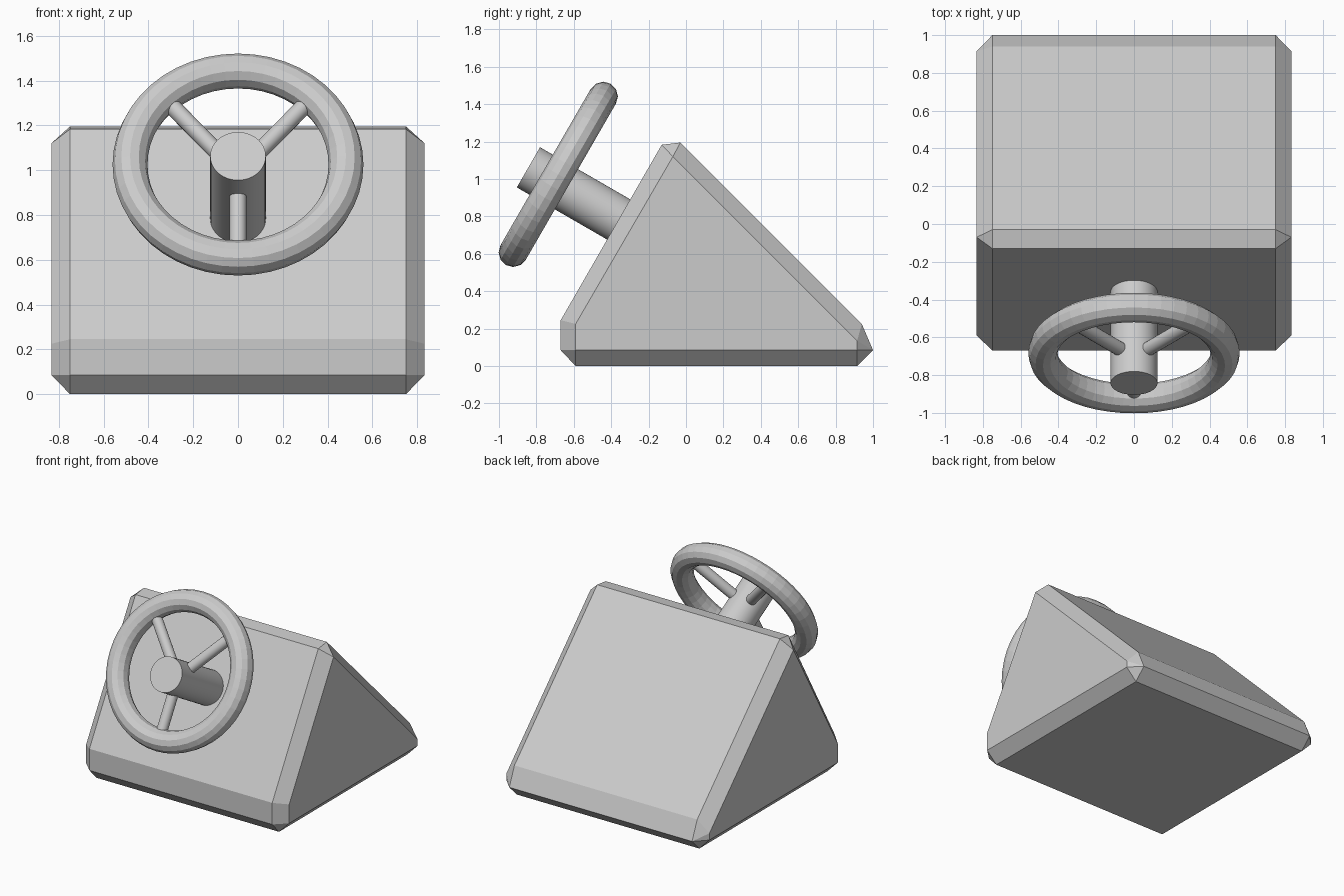
import bpy, bmesh, math
from mathutils import Vector, Matrix

if "Cube" in bpy.data.objects:
    bpy.data.objects.remove(bpy.data.objects["Cube"])

grey = bpy.data.materials.new("light grey")
grey.diffuse_color = (0.6, 0.6, 0.6, 1)
grey.use_nodes = True
grey.node_tree.nodes["Principled BSDF"].inputs["Base Color"].default_value = grey.diffuse_color


def finish(bm, name, smooth=False):
    bmesh.ops.recalc_face_normals(bm, faces=bm.faces[:])
    me = bpy.data.meshes.new(name)
    bm.to_mesh(me)
    bm.free()
    ob = bpy.data.objects.new(name, me)
    bpy.context.collection.objects.link(ob)
    me.materials.append(grey)
    if smooth:
        bpy.ops.object.select_all(action='DESELECT')
        ob.select_set(True)
        bpy.context.view_layer.objects.active = ob
        bpy.ops.object.shade_smooth_by_angle(angle=math.radians(35))
    return ob


def rod(name, a, b, radius, sides):
    d = b - a
    m = Matrix.Translation((a + b) / 2) @ d.to_track_quat('Z', 'Y').to_matrix().to_4x4()
    bm = bmesh.new()
    bmesh.ops.create_cone(bm, cap_ends=True, segments=sides, radius1=radius,
                          radius2=radius, depth=d.length, matrix=m)
    return finish(bm, name, True)


# Wedge body: hull of the middle profile and the smaller side profiles (y, z)
middle = [(-0.59, 0), (0.915, 0), (1.0, 0.085), (0.94, 0.225),
          (-0.03, 1.195), (-0.13, 1.183), (-0.67, 0.245), (-0.67, 0.085)]
side = [(-0.59, 0.085), (-0.59, 0.225), (-0.07, 1.12), (0.915, 0.135), (0.915, 0.085)]
bm = bmesh.new()
for s in (-1, 1):
    for x, profile in ((0.75, middle), (0.833, side)):
        for y, z in profile:
            bm.verts.new((s * x, y, z))
bmesh.ops.convex_hull(bm, input=bm.verts[:])
bmesh.ops.dissolve_limit(bm, angle_limit=math.radians(2),
                         verts=bm.verts[:], edges=bm.edges[:])
finish(bm, "wedge_body")

# Steering column, square to the sloping front
axis = Vector((0, math.cos(math.radians(30)), -0.5))
up = Vector((0, 0.5, math.cos(math.radians(30))))
front = Vector((0, -0.8425, 1.0625))
rod("steering_column", front, front + axis * 0.61, 0.124, 48)

# Wheel rim: a ring in the plane across the column
centre = Vector((0, -0.683, 1.025))
R, r, major, minor = 0.482, 0.078, 48, 12
bm = bmesh.new()
rings = []
for i in range(major):
    a = 2 * math.pi * i / major
    out = Vector((math.cos(a), 0, 0)) + up * math.sin(a)
    rings.append([bm.verts.new(centre + out * (R + r * math.cos(t)) + axis * (r * math.sin(t)))
                  for t in (2 * math.pi * j / minor for j in range(minor))])
for i in range(major):
    p, q = rings[i], rings[(i + 1) % major]
    for j in range(minor):
        k = (j + 1) % minor
        bm.faces.new((p[j], q[j], q[k], p[k]))
finish(bm, "wheel_rim")

# Three spokes from the column into the rim
hub = centre - up * 0.045
for name, angle, length in (("right_spoke", 49.5, 0.51), ("left_spoke", 130.5, 0.51),
                            ("lower_spoke", 270, 0.435)):
    a = math.radians(angle)
    d = Vector((math.cos(a), 0, 0)) + up * math.sin(a)
    rod(name, hub, hub + d * length, 0.038, 20)
